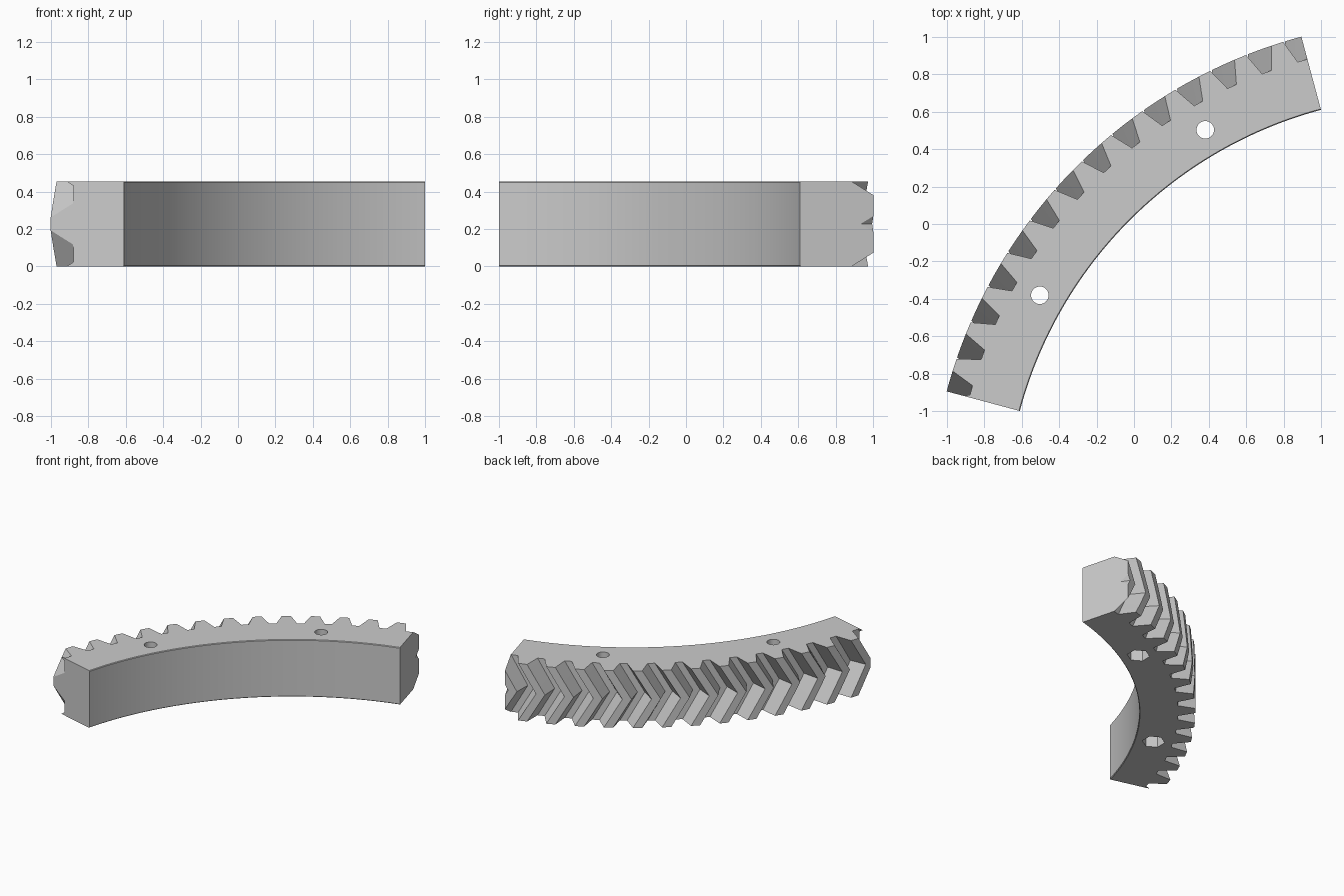
import bpy
import bmesh
from math import radians, cos, sin
from mathutils import Vector

if "Cube" in bpy.data.objects:
    bpy.data.objects.remove(bpy.data.objects["Cube"])

# Main dimensions
CENTRE = Vector((1.589, -1.589, 0))
HEIGHT = 0.455
R_IN, R_ROOT, R_TIP = 2.277, 2.557, 2.682
PITCH = 4.5
TWIST = 2.86            # angular shift of a tooth from face to mid-height
CHAMFER = 0.005
START, END = 105, 165   # sector limits in degrees


def polar(radius, angle, z):
    a = radians(angle)
    return CENTRE + Vector((radius * cos(a), radius * sin(a), z))


steel = bpy.data.materials.new("plain grey")
steel.use_nodes = True
GREY = (0.6, 0.6, 0.6, 1)
steel.diffuse_color = GREY
steel.node_tree.nodes["Principled BSDF"].inputs["Base Color"].default_value = GREY

bm = bmesh.new()

# Herringbone teeth on the outer side, bottom to top
tooth = ((-1.66, R_ROOT), (-0.71, R_TIP), (0.71, R_TIP), (1.66, R_ROOT))
outline = [(125.87 + PITCH * k + da, r) for k in range(-7, 12) for da, r in tooth]
rows = []
for step in range(5):
    t = step / 4
    shift = TWIST * (1 - abs(2 * t - 1))
    rows.append([bm.verts.new(polar(r, a + shift, HEIGHT * t)) for a, r in outline])

# Inner wall with small chamfers, top to bottom
wall = ((R_IN + CHAMFER, HEIGHT), (R_IN, HEIGHT - CHAMFER),
        (R_IN, CHAMFER), (R_IN + CHAMFER, 0))
rows += [[bm.verts.new(polar(r, a, z)) for a, _ in outline] for r, z in wall]

# Skin around the whole cross-section
for low, high in zip(rows, rows[1:] + rows[:1]):
    for i in range(len(low) - 1):
        bm.faces.new((low[i], low[i + 1], high[i + 1], high[i]))

# Trim both ends square to the arc and close them
for angle, side in ((START, -1), (END, 1)):
    a = radians(angle)
    normal = Vector((-sin(a), cos(a), 0)) * side
    bmesh.ops.bisect_plane(bm, geom=bm.verts[:] + bm.edges[:] + bm.faces[:],
                           dist=1e-6, plane_co=CENTRE, plane_no=normal,
                           clear_outer=True)
    cut = [e for e in bm.edges if e.is_boundary and
           all(abs((v.co - CENTRE).dot(normal)) < 1e-4 for v in e.verts)]
    bmesh.ops.holes_fill(bm, edges=cut, sides=0)
bmesh.ops.recalc_face_normals(bm, faces=bm.faces[:])

mesh = bpy.data.meshes.new("gear_segment")
bm.to_mesh(mesh)
bm.free()
gear = bpy.data.objects.new("gear_segment", mesh)
bpy.context.collection.objects.link(gear)
mesh.materials.append(steel)


def drill(name, sides, radius, angle, z_low, z_high):
    """Cut a straight prism out of the segment."""
    bpy.ops.mesh.primitive_cylinder_add(
        vertices=sides, radius=radius, depth=z_high - z_low,
        location=polar(2.416, angle, (z_low + z_high) / 2))
    cutter = bpy.context.object
    cutter.name = name
    cutter.hide_render = True
    cutter.data.materials.append(steel)
    mod = gear.modifiers.new(name, 'BOOLEAN')
    mod.operation = 'DIFFERENCE'
    mod.solver = 'EXACT'
    mod.object = cutter
    bpy.ops.object.select_all(action='DESELECT')
    gear.select_set(True)
    bpy.context.view_layer.objects.active = gear
    bpy.ops.object.modifier_apply(modifier=mod.name)
    bpy.data.objects.remove(cutter)


# Two bolt holes with hexagonal nut pockets underneath
for angle in (120, 150):
    drill("bolt_hole", 32, 0.047, angle, -0.1, HEIGHT + 0.1)
    drill("nut_pocket", 6, 0.083, angle, -0.1, 0.1)

bpy.ops.object.shade_smooth_by_angle(angle=radians(25))
